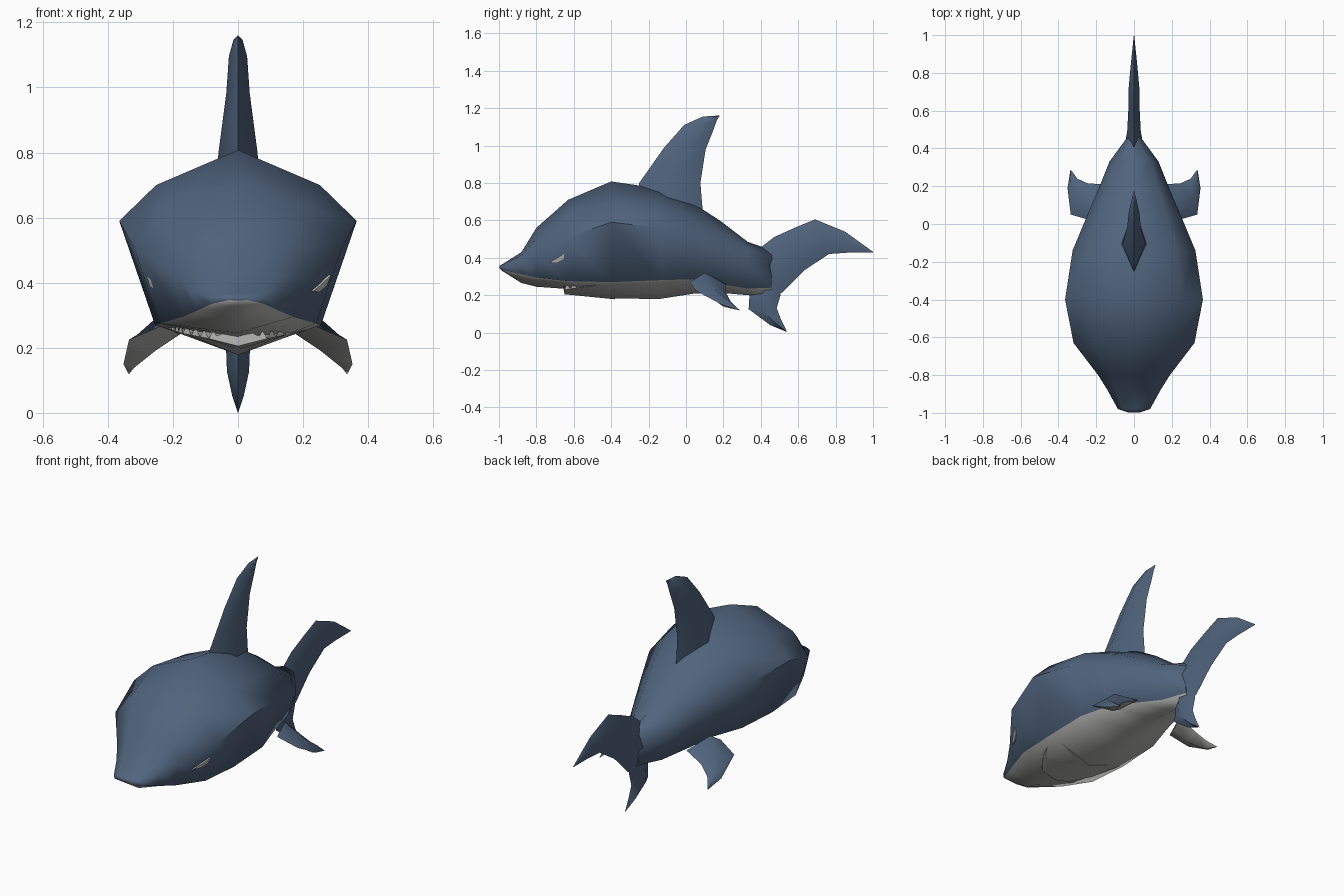
import bpy, bmesh, math
from mathutils import Vector
from mathutils.bvhtree import BVHTree

if "Cube" in bpy.data.objects:
    bpy.data.objects.remove(bpy.data.objects["Cube"])


def material(name, rgb):
    m = bpy.data.materials.new(name)
    m.diffuse_color = (*rgb, 1)
    m.use_nodes = True
    m.node_tree.nodes["Principled BSDF"].inputs["Base Color"].default_value = m.diffuse_color
    return m


BLUE = material("slate blue skin", (0.08, 0.127, 0.205))
GREY = material("pale grey belly", (0.47, 0.47, 0.46))
LIGHT = material("light grey eye and teeth", (0.56, 0.56, 0.54))


def finish(bm, name, mats, angle=60):
    bmesh.ops.recalc_face_normals(bm, faces=bm.faces)
    for f in bm.faces:
        f.smooth = True
    me = bpy.data.meshes.new(name)
    bm.to_mesh(me)
    bm.free()
    for m in mats:
        me.materials.append(m)
    me.set_sharp_from_angle(angle=math.radians(angle))
    ob = bpy.data.objects.new(name, me)
    bpy.context.collection.objects.link(ob)
    return ob


def loft(name, rings, mats, second=(), angle=60):
    """Skin rings of points; strips listed in 'second' take the second material."""
    bm = bmesh.new()
    vs = [[bm.verts.new(p) for p in r] for r in rings]
    n = len(rings[0])
    for a, b in zip(vs, vs[1:]):
        for j in range(n):
            k = (j + 1) % n
            f = bm.faces.new((a[j], a[k], b[k], b[j]))
            f.material_index = 1 if j in second else 0
    bm.faces.new(vs[0])
    bm.faces.new(vs[-1][::-1])
    return finish(bm, name, mats, angle)


def blade(name, sections):
    """Upright fin: each section is leading (y, z), trailing (y, z), half thickness."""
    rings = []
    for (y0, z0), (y1, z1), t in sections:
        ym, zm = y0 * .55 + y1 * .45, z0 * .55 + z1 * .45
        rings.append([(0, y0, z0), (t, ym, zm), (0, y1, z1), (-t, ym, zm)])
    return loft(name, rings, [BLUE])


# body: y, half width, chine half width, then z of top, shoulder, widest, chine, keel
stations = [
    (-.998, .03, .028, .356, .355, .352, .347, .345),
    (-.98, .085, .08, .367, .363, .352, .335, .328),
    (-.88, .14, .13, .43, .415, .375, .312, .265),
    (-.80, .19, .17, .56, .505, .42, .295, .245),
    (-.63, .32, .24, .71, .63, .51, .275, .233),
    (-.40, .365, .255, .808, .70, .59, .27, .182),
    (-.14, .325, .25, .77, .675, .56, .28, .18),
    (.04, .25, .195, .69, .61, .50, .285, .208),
    (.18, .19, .14, .60, .54, .45, .26, .213),
    (.33, .13, .08, .485, .45, .38, .235, .20),
    (.46, .035, .025, .44, .41, .35, .24, .19),
]
rings = []
for y, w, wc, zt, zs, zw, zc, zk in stations:
    half = [(.69 * w, zs), (w, zw), (wc, zc)]
    rings.append([(0, y, zt)] + [(x, y, z) for x, z in half] + [(0, y, zk)]
                 + [(-x, y, z) for x, z in half[::-1]])
body = loft("body", rings, [BLUE, GREY], (3, 4))

# dorsal fin
blade("dorsal_fin", [
    ((-.27, .70), (.09, .64), .07), ((-.25, .80), (.077, .80), .06),
    ((-.12, .985), (.105, .98), .036), ((-.01, 1.11), (.145, 1.08), .028),
    ((.09, 1.155), (.165, 1.135), .014), ((.17, 1.16), (.18, 1.16), .001)])

# tail fin, upper and lower lobes
blade("tail_upper_lobe", [
    ((.38, .44), (.45, .19), .05), ((.47, .51), (.515, .215), .036),
    ((.58, .56), (.635, .335), .03), ((.69, .605), (.765, .42), .028),
    ((.85, .54), (.86, .427), .016), ((1.0, .432), (.998, .428), .001)])
blade("tail_lower_lobe", [
    ((.37, .30), (.51, .30), .035), ((.34, .21), (.505, .20), .037),
    ((.335, .125), (.485, .13), .034), ((.45, .04), (.508, .07), .018),
    ((.538, .004), (.542, 0), .001)])

# pectoral fins: rings of leading, top, trailing, under points
pectoral = [
    [(.23, .02, .27), (.22, .10, .32), (.15, .21, .26), (.18, .10, .24)],
    [(.335, .05, .225), (.31, .14, .24), (.245, .215, .21), (.255, .13, .19)],
    [(.352, .19, .15), (.338, .22, .175), (.30, .24, .165), (.32, .20, .138)],
    [(.337, .285, .12), (.336, .287, .121), (.334, .287, .12), (.335, .285, .119)],
]
for side, s in (("right", 1), ("left", -1)):
    loft(side + "_pectoral_fin", [[(s * x, y, z) for x, y, z in r] for r in pectoral],
         [BLUE, GREY], (2, 3))

# lower jaw wedge, slightly proud of the belly
jaw = [(-.65, .09, .205, .228), (-.55, .17, .195, .246), (-.38, .24, .178, .266)]
loft("lower_jaw", [[(0, y, zb), (w, y, ze), (0, y, .26), (-w, y, ze)]
                   for y, w, zb, ze in jaw], [GREY], angle=40)

# teeth around the jaw rim
bm = bmesh.new()
rim = [Vector((x, y, z)) for x, y, z in
       ((0, -.652, .215), (.09, -.65, .228), (.17, -.55, .244), (.205, -.47, .255))]
for a, b in zip(rim, rim[1:]):
    for i in range(3):
        p, q = a.lerp(b, i / 3), a.lerp(b, (i + 1) / 3)
        tip = (p + q) / 2 + Vector((0, -.004, .028))
        back = (p + q) / 2 + Vector((-.008, .012, 0))
        for s in (1, -1):
            v = [bm.verts.new((c.x * s, c.y, c.z)) for c in (p, q, back, tip)]
            for tri in ((0, 1, 3), (1, 2, 3), (2, 0, 3), (0, 2, 1)):
                bm.faces.new([v[k] for k in tri])
finish(bm, "teeth", [LIGHT], 20)

# eyes: thin almond plates laid on the skin
tree = BVHTree.FromPolygons([v.co for v in body.data.vertices],
                            [p.vertices for p in body.data.polygons])
almond = [(-.735, .374), (-.70, .392), (-.65, .424), (-.655, .39), (-.69, .372)]
for side, s in (("right", 1), ("left", -1)):
    bm = bmesh.new()
    layers = []
    for off in (-.003, .005):
        layer = []
        for y, z in almond:
            hit = tree.ray_cast(Vector((s, y, z)), Vector((-s, 0, 0)))[0]
            layer.append(bm.verts.new((hit.x + s * off, y, z)))
        layers.append(layer)
    a, b = layers
    for i in range(5):
        j = (i + 1) % 5
        bm.faces.new((a[i], a[j], b[j], b[i]))
    bm.faces.new(a)
    bm.faces.new(b)
    finish(bm, side + "_eye", [LIGHT], 30)
